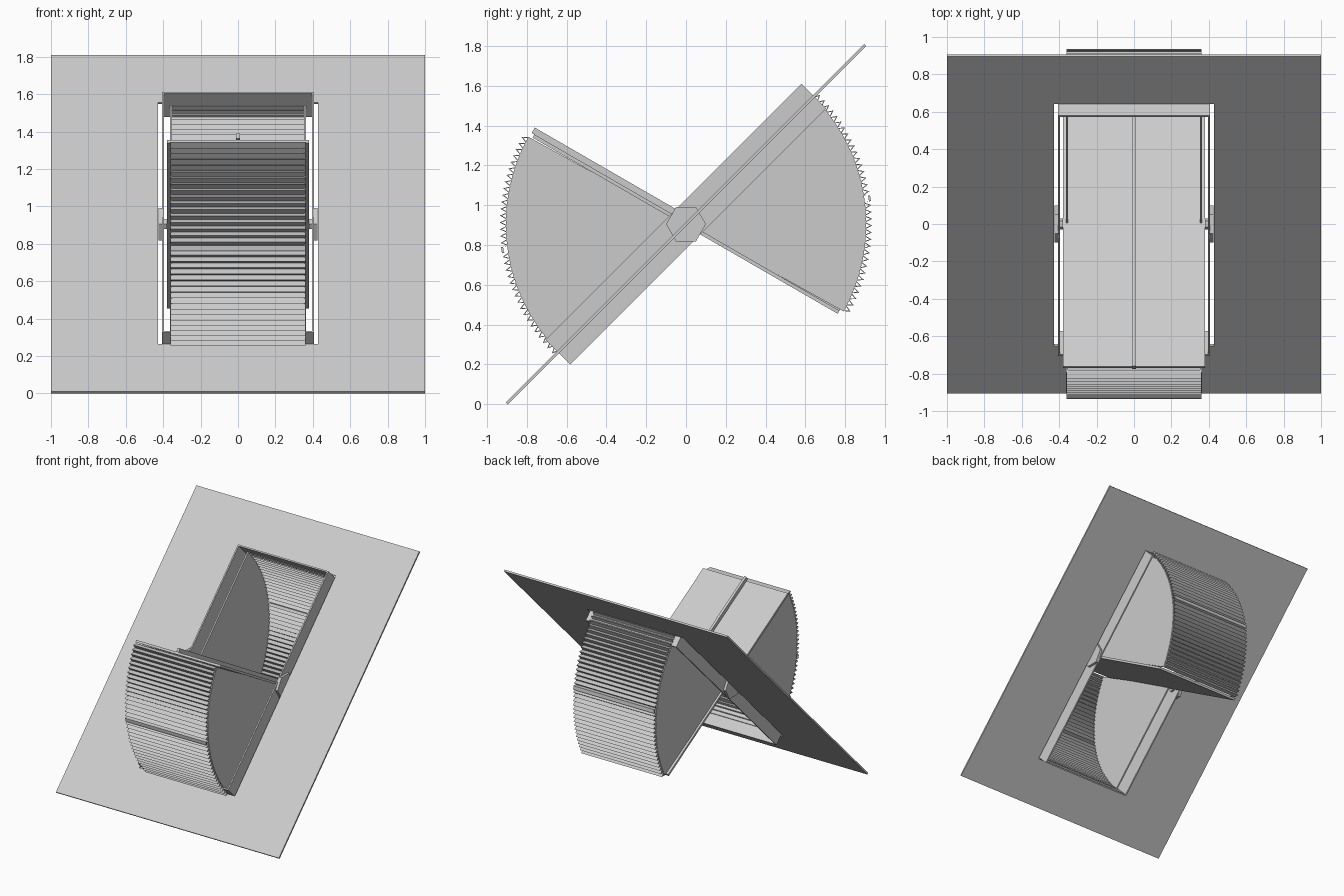
import bpy, bmesh
from math import sin, cos, radians, pi

if "Cube" in bpy.data.objects:
    bpy.data.objects.remove(bpy.data.objects["Cube"])

CZ = 0.905  # height of the pivot axis


def finish(name, bm):
    bmesh.ops.recalc_face_normals(bm, faces=bm.faces[:])
    me = bpy.data.meshes.new(name)
    bm.to_mesh(me)
    bm.free()
    ob = bpy.data.objects.new(name, me)
    ob.location.z = CZ
    bpy.context.collection.objects.link(ob)
    return ob


def prism(name, pts, x0, x1):
    """Extrude a (y, z) outline along x."""
    bm = bmesh.new()
    f = bm.faces.new([bm.verts.new((x0, y, z)) for y, z in pts])
    r = bmesh.ops.extrude_face_region(bm, geom=[f])
    vs = [v for v in r['geom'] if isinstance(v, bmesh.types.BMVert)]
    bmesh.ops.translate(bm, verts=vs, vec=(x1 - x0, 0, 0))
    return finish(name, bm)


def bar(name, ang, p0, p1, q0, q1, x0, x1):
    """Box in the side plane, turned by ang: p along, q across."""
    c, s = cos(radians(ang)), sin(radians(ang))
    pts = [(p * c - q * s, p * s + q * c)
           for p, q in ((p0, q0), (p1, q0), (p1, q1), (p0, q1))]
    return prism(name, pts, x0, x1)


def ring(name, xo, uo, xi, ui, h):
    """Rectangular ring lying in the 45 degree roof plane."""
    bm = bmesh.new()
    corners = ((-1, -1), (1, -1), (1, 1), (-1, 1))
    loops = [[bm.verts.new((sx * x, su * u, z)) for sx, su in corners]
             for x, u, z in ((xo, uo, -h), (xo, uo, h), (xi, ui, h), (xi, ui, -h))]
    for k in range(4):
        a, b = loops[k], loops[(k + 1) % 4]
        for i in range(4):
            j = (i + 1) % 4
            bm.faces.new((a[i], a[j], b[j], b[i]))
    ob = finish(name, bm)
    ob.rotation_euler.x = pi / 4
    return ob


def polar(r, deg):
    return (r * cos(radians(deg)), r * sin(radians(deg)))


# Sloping roof sheet with the window opening, and the box frame inside it
ring("roof_sheet", 1.0, 1.273, 0.428, 0.914, 0.007)
ring("window_frame", 0.406, 0.909, 0.395, 0.898, 0.088)

# Rotating door with its centre batten
bar("door_panel", -30, -0.885, 0.885, -0.009, 0.009, -0.38, 0.38)
bar("door_batten", -30, -0.9, 0.885, 0.009, 0.04, -0.01, 0.01)

# Hexagonal pivots on both sides
for side, s in (("left", -1), ("right", 1)):
    prism("pivot_" + side, [polar(0.1, 60 * i) for i in range(6)], s * 0.404, s * 0.426)
    prism("axle_" + side, [polar(0.03, 60 * i) for i in range(6)], s * 0.379, s * 0.405)

# Two quarter drums: corrugated skin with a flat middle rib, and sector walls
R_IN, R_OUT, TEETH = 0.902, 0.936, 17
for label, start, end in (("front", 151, 225), ("back", -29, 45)):
    mid = (start + end) / 2
    outline = []
    for a0, a1 in ((start, mid - 1.1), (mid + 1.1, end)):
        step = (a1 - a0) / TEETH
        for i in range(TEETH):
            outline.append((R_IN, a0 + i * step))
            outline.append((R_OUT, a0 + (i + 0.5) * step))
        outline.append((R_IN, a1))
        if a1 < end:
            outline += [(R_OUT, a1 + 0.2), (R_OUT, a1 + 2.0)]
    skin = [polar(r, a) for r, a in outline]
    skin += [polar(r - 0.01, a) for r, a in reversed(outline)]
    prism(label + "_drum_skin", skin, -0.362, 0.362)
    arc = [polar(0.905, start + (end - start) * i / 36) for i in range(37)]
    for side, s in (("left", -1), ("right", 1)):
        prism(label + "_drum_wall_" + side, [(0, 0)] + arc, s * 0.352, s * 0.364)
